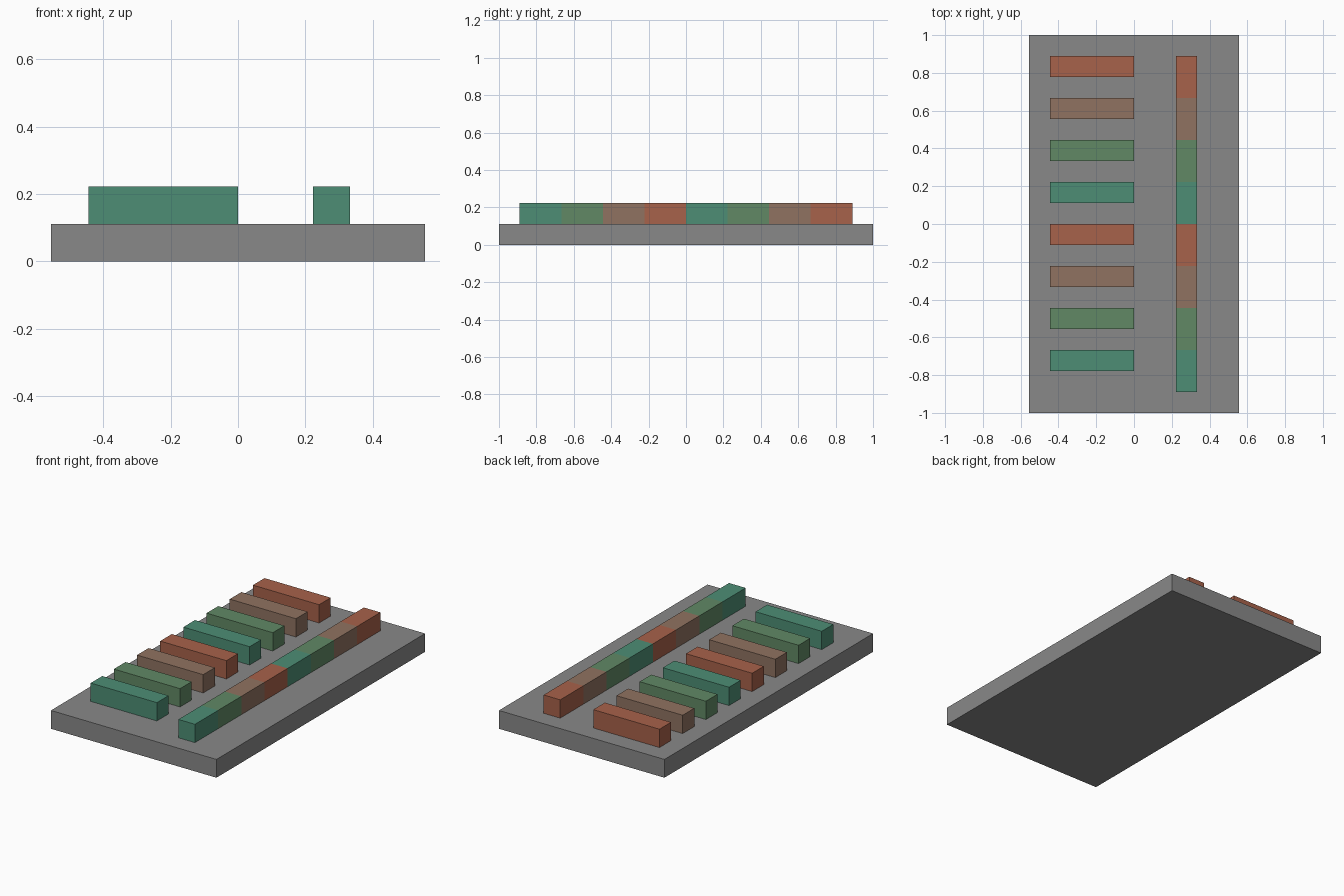
import bpy
import bmesh
from mathutils import Vector

cube = bpy.data.objects.get("Cube")
if cube:
    bpy.data.objects.remove(cube, do_unlink=True)

U = 1 / 9  # module: thickness of the slab and width of every bar


def material(name, rgb):
    mat = bpy.data.materials.new(name)
    mat.use_nodes = True
    color = (*rgb, 1)
    mat.diffuse_color = color
    mat.node_tree.nodes["Principled BSDF"].inputs["Base Color"].default_value = color
    return mat


grey = material("grey", (0.25, 0.25, 0.25))
palette = [
    material("teal", (0.074, 0.27, 0.178)),
    material("green", (0.119, 0.25, 0.13)),
    material("brown", (0.279, 0.171, 0.119)),
    material("orange", (0.386, 0.122, 0.069)),
]


def box(name, low, high, mats, cuts=()):
    """Box between two corners in modules, with optional cuts across y."""
    low, high = Vector(low) * U, Vector(high) * U
    bm = bmesh.new()
    bmesh.ops.create_cube(bm, size=1)
    for v in bm.verts:
        v.co = (low + high) / 2 + v.co * (high - low)
    for y in cuts:
        bmesh.ops.bisect_plane(bm, geom=bm.verts[:] + bm.edges[:] + bm.faces[:],
                               plane_co=(0, y * U, 0), plane_no=(0, 1, 0))
    # Repeat the colours in order along y, one per two modules
    for f in bm.faces:
        y = f.calc_center_median().y
        y = min(max(y, low.y + U / 2), high.y - U / 2)
        f.material_index = int((y - low.y) / (2 * U)) % len(mats)
    mesh = bpy.data.meshes.new(name)
    bm.to_mesh(mesh)
    bm.free()
    for m in mats:
        mesh.materials.append(m)
    obj = bpy.data.objects.new(name, mesh)
    bpy.context.collection.objects.link(obj)
    return obj


# Slab
box("base_slab", (-5, -9, 0), (5, 9, 1), [grey])

# Row of separate crossbars
for i in range(8):
    y = -7 + 2 * i
    box(f"crossbar_{i + 1}", (-4, y, 1), (0, y + 1, 2), [palette[i % 4]])

# Long bar with coloured sections
box("long_bar", (2, -8, 1), (3, 8, 2), palette, range(-6, 8, 2))
